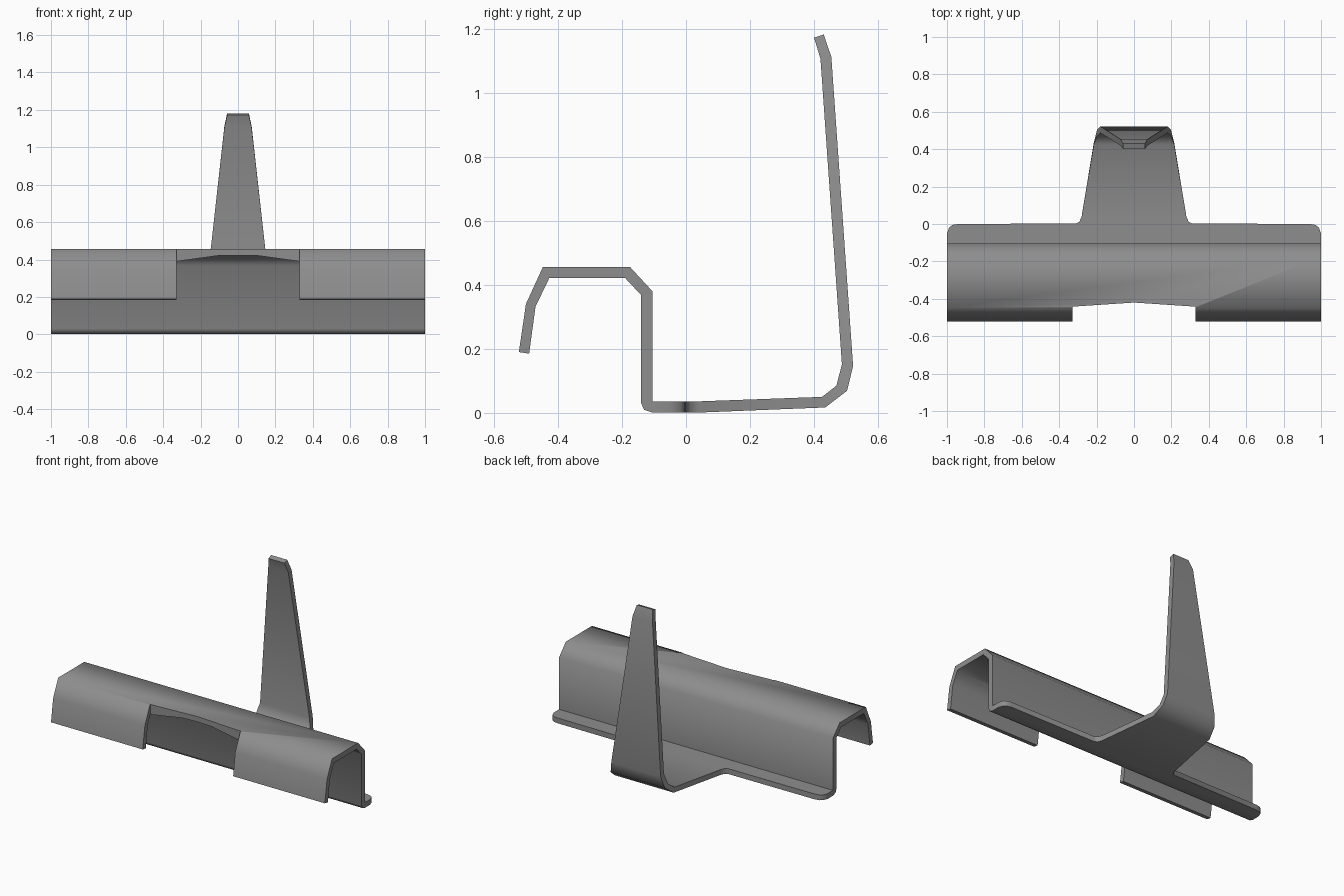
import bpy
import bmesh
from math import radians

cube = bpy.data.objects.get("Cube")
if cube:
    bpy.data.objects.remove(cube, do_unlink=True)

grey = bpy.data.materials.new("dark grey metal")
grey.use_nodes = True
colour = (0.27, 0.27, 0.27, 1)
grey.diffuse_color = colour
grey.node_tree.nodes["Principled BSDF"].inputs["Base Color"].default_value = colour


def make_object(name, bm):
    bmesh.ops.remove_doubles(bm, verts=bm.verts[:], dist=0.00001)
    bmesh.ops.recalc_face_normals(bm, faces=bm.faces[:])
    mesh = bpy.data.meshes.new(name)
    bm.to_mesh(mesh)
    bm.free()
    mesh.materials.append(grey)
    obj = bpy.data.objects.new(name, mesh)
    bpy.context.collection.objects.link(obj)
    return obj


def bent_sheet(name, stations):
    """Loft a rectangle through (upper (y, z), lower (y, z), half width)."""
    bm = bmesh.new()
    rings = []
    for (uy, uz), (ly, lz), w in stations:
        rings.append([bm.verts.new(p) for p in
                      ((-w, uy, uz), (w, uy, uz), (w, ly, lz), (-w, ly, lz))])
    for a, b in zip(rings, rings[1:]):
        for i in range(4):
            j = (i + 1) % 4
            bm.faces.new((a[i], a[j], b[j], b[i]))
    bm.faces.new(rings[0])
    bm.faces.new(rings[-1])
    return make_object(name, bm)


def prism(name, outline, z0, z1):
    bm = bmesh.new()
    face = bm.faces.new([bm.verts.new((x, y, z0)) for x, y in outline])
    up = bmesh.ops.extrude_face_region(bm, geom=[face])["geom"]
    bmesh.ops.translate(bm, vec=(0, 0, z1 - z0),
                        verts=[v for v in up if isinstance(v, bmesh.types.BMVert)])
    return make_object(name, bm)


# Hooked rail: front lip, top, back wall and bottom corner
corner = (-0.105, 0.036)
rail = [
    ((-0.522, 0.190), (-0.490, 0.185), 1),
    ((-0.500, 0.340), (-0.470, 0.332), 1),
    ((-0.447, 0.456), (-0.427, 0.421), 1),
    ((-0.175, 0.456), (-0.190, 0.421), 1),
    ((-0.105, 0.380), (-0.140, 0.368), 1),
    (corner, (-0.140, 0.030), 1),
    (corner, (-0.131, 0.010), 1),
    (corner, (-0.105, 0.001), 1),
]
# Bottom flange with rounded ends, narrowing into the tongue
flange = [((y, 0.036), (y, 0.001), w) for y, w in
          ((-0.05, 1), (-0.018, 0.988), (-0.005, 0.97), (0, 0.94),
           (0.003, 0.31), (0.012, 0.292), (0.04, 0.28))]
# Tongue and tapered upright with a tipped end
upright = [
    ((0.425, 0.050), (0.435, 0.017), 0.215),
    ((0.470, 0.085), (0.503, 0.069), 0.198),
    ((0.487, 0.152), (0.522, 0.146), 0.180),
    ((0.420, 1.106), (0.454, 1.112), 0.073),
    ((0.400, 1.172), (0.430, 1.182), 0.058),
]
bracket = bent_sheet("bracket", rail + flange + upright)

# Notch in the front lip
cutter = prism("lip_notch_cutter",
               [(-0.33, -0.7), (0.33, -0.7), (0.33, -0.442),
                (0, -0.42), (-0.33, -0.442)], 0.1, 0.6)
cutter.hide_render = True
cut = bracket.modifiers.new("lip_notch", 'BOOLEAN')
cut.operation = 'DIFFERENCE'
cut.solver = 'EXACT'
cut.object = cutter

bpy.ops.object.select_all(action='DESELECT')
bracket.select_set(True)
bpy.context.view_layer.objects.active = bracket
bpy.ops.object.modifier_apply(modifier=cut.name)
bpy.data.objects.remove(cutter, do_unlink=True)

# Soft bends, crisp sheet edges
bpy.ops.object.shade_smooth_by_angle(angle=radians(66))
